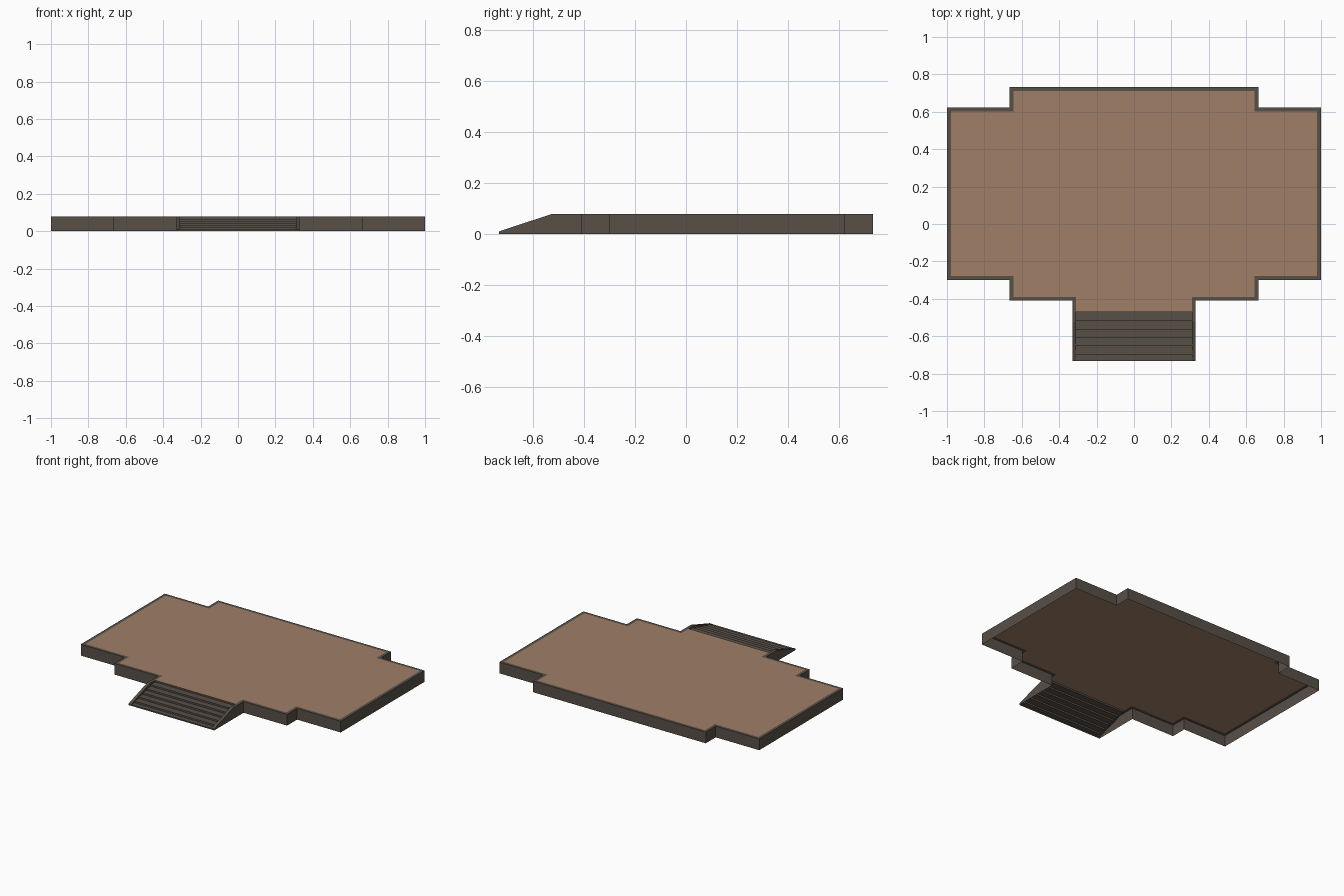
import bpy, bmesh

if "Cube" in bpy.data.objects:
    bpy.data.objects.remove(bpy.data.objects["Cube"])

H = 0.078            # deck height
B = 0.021            # trim width
STAIR_X = 0.33       # half width of stair block
LAND_Y = -0.47       # where the deck meets the first step
FRONT_Y = -0.732


def material(name, rgb):
    m = bpy.data.materials.new(name)
    m.diffuse_color = (*rgb, 1)
    m.use_nodes = True
    m.node_tree.nodes["Principled BSDF"].inputs["Base Color"].default_value = m.diffuse_color
    return m


WOOD = material("tan floor", (0.35, 0.212, 0.137))
STONE = material("dark grey brown", (0.098, 0.08, 0.064))


def make(name, faces, mat):
    """Build an object from a list of faces, each a list of points."""
    bm = bmesh.new()
    for f in faces:
        bm.faces.new([bm.verts.new(p) for p in f])
    bmesh.ops.remove_doubles(bm, verts=bm.verts, dist=1e-5)
    me = bpy.data.meshes.new(name)
    bm.to_mesh(me)
    bm.free()
    me.materials.append(mat)
    ob = bpy.data.objects.new(name, me)
    bpy.context.collection.objects.link(ob)
    return ob


def outline(b):
    """Counter-clockwise deck outline, moved inward by b, open at the stairs."""
    half = [(STAIR_X - b, LAND_Y), (STAIR_X - b, -0.41 + b),
            (0.665 - b, -0.41 + b), (0.665 - b, -0.30 + b),
            (1 - b, -0.30 + b), (1 - b, 0.623 - b),
            (0.665 - b, 0.623 - b), (0.665 - b, 0.732 - b)]
    return half + [(-x, y) for x, y in reversed(half)]


outer, inner = outline(0), outline(B)
n = len(outer)

# Floor sheet
make("floor", [[(x, y, H) for x, y in inner]], WOOD)

# Trim on top of the wall, and the open-bottomed outer wall
trim, wall = [], []
for i in range(n - 1):
    o0, o1, i0, i1 = outer[i], outer[i + 1], inner[i], inner[i + 1]
    trim.append([(*o0, H), (*o1, H), (*i1, H), (*i0, H)])
    wall.append([(*o0, 0), (*o1, 0), (*o1, H), (*o0, H)])
make("deck_trim", trim, STONE)
make("deck_wall", wall, STONE)

# Step profile in y, z: riser then tread, seven risers
nosing = [LAND_Y, -0.519, -0.564, -0.607, -0.652, -0.698, FRONT_Y]
rise = 0.0115
steps = [(LAND_Y, H)]
for k, y in enumerate(nosing):
    z = max(H - (k + 1) * rise, 0)
    if k == len(nosing) - 1:
        z = 0
    steps.append((y, z))
    if k < len(nosing) - 1:
        steps.append((nosing[k + 1], z))
xi = STAIR_X - B
make("steps", [[(-xi, *a), (-xi, *b), (xi, *b), (xi, *a)]
               for a, b in zip(steps, steps[1:])], STONE)

# Sloped side rails of the stairs
rail = [(LAND_Y, H), (-0.525, H), (FRONT_Y, 0.01), (FRONT_Y, 0)]
for side, s in (("left", -1), ("right", 1)):
    def flip(f):
        return f if s > 0 else f[::-1]
    xo, xn = s * STAIR_X, s * xi
    faces = [flip([(xo, *a), (xn, *a), (xn, *b), (xo, *b)])
             for a, b in zip(rail, rail[1:])]
    faces.append(flip([(xo, y, z) for y, z in rail + [(LAND_Y, 0)]]))
    # inner cheek between the rail top and the steps
    faces.append(flip([(xn, y, z) for y, z in
                       steps[1:] + rail[2:0:-1] + rail[:1]]))
    make(side + "_stair_rail", faces, STONE)
